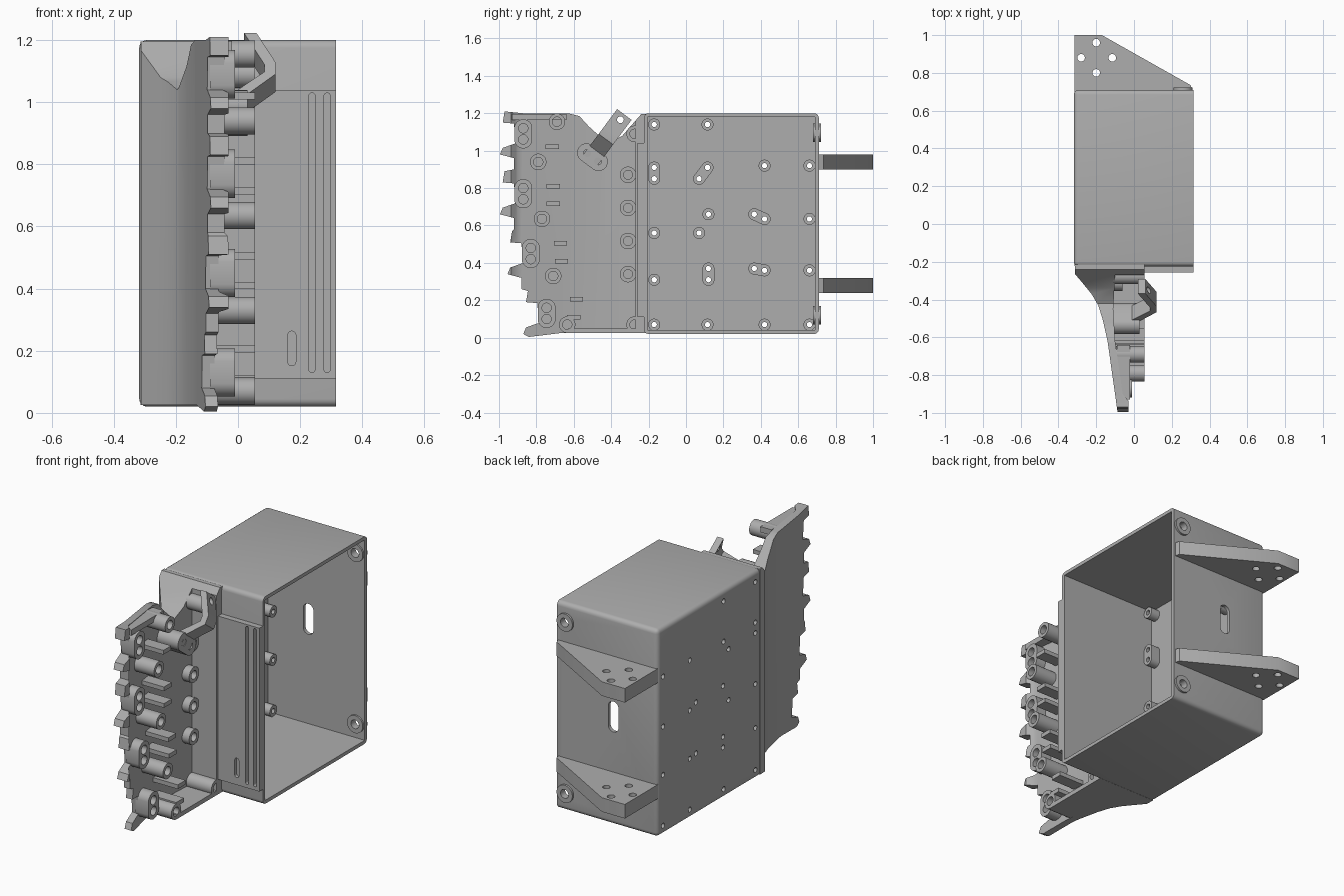
import bpy, bmesh
from math import cos, sin, pi, atan2
from mathutils import Matrix

cube = bpy.data.objects.get("Cube")
if cube:
    bpy.data.objects.remove(cube, do_unlink=True)

grey = bpy.data.materials.new("plain grey")
grey.use_nodes = True
grey.diffuse_color = (0.42, 0.42, 0.42, 1)
for node in grey.node_tree.nodes:
    if node.type == 'BSDF_PRINCIPLED':
        node.inputs["Base Color"].default_value = grey.diffuse_color

parts = []


def finish(name, bm):
    bmesh.ops.recalc_face_normals(bm, faces=bm.faces)
    mesh = bpy.data.meshes.new(name)
    bm.to_mesh(mesh)
    bm.free()
    mesh.materials.append(grey)
    obj = bpy.data.objects.new(name, mesh)
    bpy.context.collection.objects.link(obj)
    parts.append(obj)
    return obj


def place(axis, u, v, w):
    return {'x': (w, u, v), 'y': (u, w, v), 'z': (u, v, w)}[axis]


def solid(name, axis, shapes):
    """Join prisms, each an outline with a start and end along the axis."""
    bm = bmesh.new()
    for outline, start, end in shapes:
        low = [bm.verts.new(place(axis, u, v, start)) for u, v in outline]
        high = [bm.verts.new(place(axis, u, v, end)) for u, v in outline]
        bm.faces.new(low)
        bm.faces.new(high)
        for i in range(len(low)):
            j = (i + 1) % len(low)
            bm.faces.new((low[i], low[j], high[j], high[i]))
    return finish(name, bm)


def rect(u0, u1, v0, v1):
    return [(u0, v0), (u1, v0), (u1, v1), (u0, v1)]


def capsule(p, q, r, n=24):
    turn = atan2(q[1] - p[1], q[0] - p[0]) - pi / 2
    points = []
    for i in range(n):
        c = q if i < n / 2 else p
        a = turn + (i + 0.5) * 2 * pi / n
        points.append((c[0] + r * cos(a), c[1] + r * sin(a)))
    return points


def disc(p, r):
    return capsule(p, p, r)


def combine(obj, tool, operation='DIFFERENCE'):
    mod = obj.modifiers.new("cut", 'BOOLEAN')
    mod.operation, mod.solver, mod.object = operation, 'EXACT', tool
    bpy.ops.object.select_all(action='DESELECT')
    bpy.context.view_layer.objects.active = obj
    obj.select_set(True)
    bpy.ops.object.modifier_apply(modifier=mod.name)
    parts.remove(tool)
    bpy.data.objects.remove(tool, do_unlink=True)


# Open box with softened edges everywhere except the open rim
rim = 0.315
box = solid("box_shell", 'x', [(rect(-0.225, 0.71, 0.02, 1.2), -0.318, rim)])
bm = bmesh.new()
bm.from_mesh(box.data)
edges = [e for e in bm.edges if min(v.co.x for v in e.verts) < 0]
bmesh.ops.bevel(bm, geom=edges, offset=0.025, segments=4, profile=0.5, affect='EDGES')
bm.to_mesh(box.data)
bm.free()
combine(box, solid("cavity", 'x', [(rect(-0.205, 0.69, 0.04, 1.18), -0.295, 0.4)]))

# Standoffs on the closed side, with holes right through
single = [(-0.17, 1.14), (0.115, 1.14), (0.42, 0.92), (0.66, 0.92), (0.12, 0.66),
          (0.66, 0.635), (-0.17, 0.56), (0.07, 0.56), (-0.17, 0.31), (0.66, 0.36)]
single += [(y, 0.07) for y in (-0.17, 0.115, 0.42, 0.66)]
pairs = [((-0.17, 0.85), (-0.17, 0.91)), ((0.07, 0.85), (0.115, 0.91)),
         ((0.365, 0.66), (0.42, 0.635)), ((0.12, 0.31), (0.12, 0.37)),
         ((0.365, 0.37), (0.42, 0.36))]
pairs += [(p, p) for p in single]
standoffs = solid("standoffs", 'x', [(capsule(p, q, 0.032), -0.3, -0.24) for p, q in pairs])
centres = {p for pair in pairs for p in pair}
for target in (box, standoffs):
    combine(target, solid("drill", 'x', [(disc(p, 0.014), -0.4, 0) for p in centres]))

# Pads, screw holes and cable slot on the back wall
corners = [(0.26, 1.095), (0.26, 0.12)]
pads = solid("back_pads", 'y', [(disc(p, 0.05), 0.68, 0.722) for p in corners])
slot = capsule((-0.04, 0.58), (-0.04, 0.69), 0.032)
for target in (box, pads):
    drills = [(disc(p, 0.025), 0.6, 0.8) for p in corners] + [(slot, 0.6, 0.8)]
    combine(target, solid("drill", 'y', drills))

# Two triangular mounting brackets
triangle = [(-0.315, 0.7), (-0.315, 1), (-0.17, 1), (0.22, 0.78), (0.3, 0.735), (0.31, 0.7)]
for name, z in (("lower_bracket", 0.24), ("upper_bracket", 0.9)):
    bracket = solid(name, 'z', [(triangle, z, z + 0.08)])
    holes = [(-0.2, 0.96), (-0.28, 0.88), (-0.115, 0.88), (-0.2, 0.8)]
    combine(bracket, solid("drill", 'z', [(disc(p, 0.02), 0, 1.1) for p in holes]))

# Raised front panel with two long grooves and a short slot
panel = solid("front_panel", 'y', [(rect(0.055, rim, 0.11, 1.04), -0.258, -0.215)])
grooves = [(capsule((x, 0.14), (x, 1.02), 0.01), -0.3, -0.228) for x in (0.238, 0.287)]
grooves.append((capsule((0.173, 0.165), (0.173, 0.25), 0.013), -0.3, -0.24))
combine(panel, solid("groove_cutter", 'y', grooves))

# Toothed blade: side outline intersected with a curved plan
groups = [(-0.87, 1.09), (-0.87, 0.77), (-0.83, 0.45), (-0.745, 0.13)]
tooth = [(-0.1, 0.12), (-0.11, 0.06), (-0.05, 0.055), (-0.04, -0.05),
         (-0.11, -0.075), (-0.125, -0.11), (-0.05, -0.13), (-0.05, -0.19)]
outline = [(-0.215, 1.195), (-0.24, 1.195), (-0.34, 1.08), (-0.42, 1.04),
           (-0.52, 1.13), (-0.57, 1.185), (-0.63, 1.2), (-0.87, 1.2)]
for gy, gz in groups:
    outline += [(gy + dy, gz + dz) for dy, dz in tooth if gz + dz > 0.01]
outline += [(-0.84, 0.004), (-0.67, 0.025), (-0.215, 0.025)]
plan = [(-0.314, -0.215), (-0.312, -0.265), (-0.27, -0.315), (-0.225, -0.37),
        (-0.19, -0.43), (-0.167, -0.5), (-0.14, -0.62), (-0.085, -1.01),
        (-0.03, -1.01), (-0.03, -0.935), (-0.06, -0.9), (-0.1, -0.62),
        (-0.11, -0.45), (-0.1, -0.27), (0.055, -0.27), (0.055, -0.215)]
blade = solid("toothed_blade", 'x', [(outline, -0.5, 0.5)])
combine(blade, solid("plan_tool", 'z', [(plan, -0.5, 1.5)]), 'INTERSECT')

# Screw bosses on the inner side of the blade
top = 0.055
ovals = [(gy, gz + s) for gy, gz in groups for s in (-0.03, 0.03)]
tall = [(-0.79, 0.94), (-0.77, 0.635), (-0.71, 0.33), (-0.69, 1.155),
        (-0.635, 0.07), (-0.275, 1.09), (-0.275, 0.07)]
ledge = [(-0.31, 0.34 + 0.177 * i) for i in range(4)]
shapes = [(capsule(ovals[i], ovals[i + 1], 0.048), -0.09, -0.01) for i in range(0, 8, 2)]
shapes += [(disc(p, 0.044), -0.11, top) for p in tall]
shapes += [(disc(p, 0.044), -0.12, -0.06) for p in ledge]
bosses = solid("blade_bosses", 'x', shapes)
drills = [(disc(p, 0.025), -0.045, 0.1) for p in ovals + tall]
drills += [(disc(p, 0.024), -0.09, 0.1) for p in ledge]
combine(bosses, solid("drill", 'x', drills))

# Small clips, top rim and bottom rib
clips = [(-0.715, 1.02), (-0.71, 0.81), (-0.71, 0.715), (-0.67, 0.505),
         (-0.665, 0.41), (-0.585, 0.205), (-0.6, 0.11)]
solid("clips", 'x', [(rect(y - 0.035, y + 0.035, z - 0.012, z + 0.012), -0.11, top)
                     for y, z in clips])
solid("blade_rim", 'x', [(rect(-0.93, -0.64, 1.165, 1.197), -0.09, -0.02)])
solid("bottom_rib", 'x', [(rect(-0.63, -0.24, 0.025, 0.05), -0.12, top)])

# Bent arm on a foot, built along y and turned about x
foot = solid("arm_foot", 'x', [(capsule((0, -0.04), (0, 0.04), 0.05), -0.12, 0.03)])
combine(foot, solid("drill", 'x', [(disc((0, s), 0.02), 0, 0.1) for s in (-0.035, 0.035)]))
bend = [(-0.01, -0.03), (0.025, -0.03), (0.03, 0.04), (0.12, 0.12), (0.12, 0.17),
        (0.06, 0.285), (0.02, 0.285), (0.085, 0.16), (0.085, 0.13), (-0.01, 0.05)]
arm = solid("bent_arm", 'z', [(bend, -0.048, 0.048)])
combine(arm, solid("drill", 'x', [(disc((0.25, 0), 0.018), -0.1, 0.2)]))
for obj in (foot, arm):
    obj.matrix_world = Matrix.Translation((0, -0.5, 0.965)) @ Matrix.Rotation(0.93, 4, 'X')

# Smooth the rounds and keep the edges sharp
bpy.ops.object.select_all(action='DESELECT')
for obj in parts:
    obj.select_set(True)
bpy.context.view_layer.objects.active = box
bpy.ops.object.shade_smooth_by_angle(angle=0.6)
